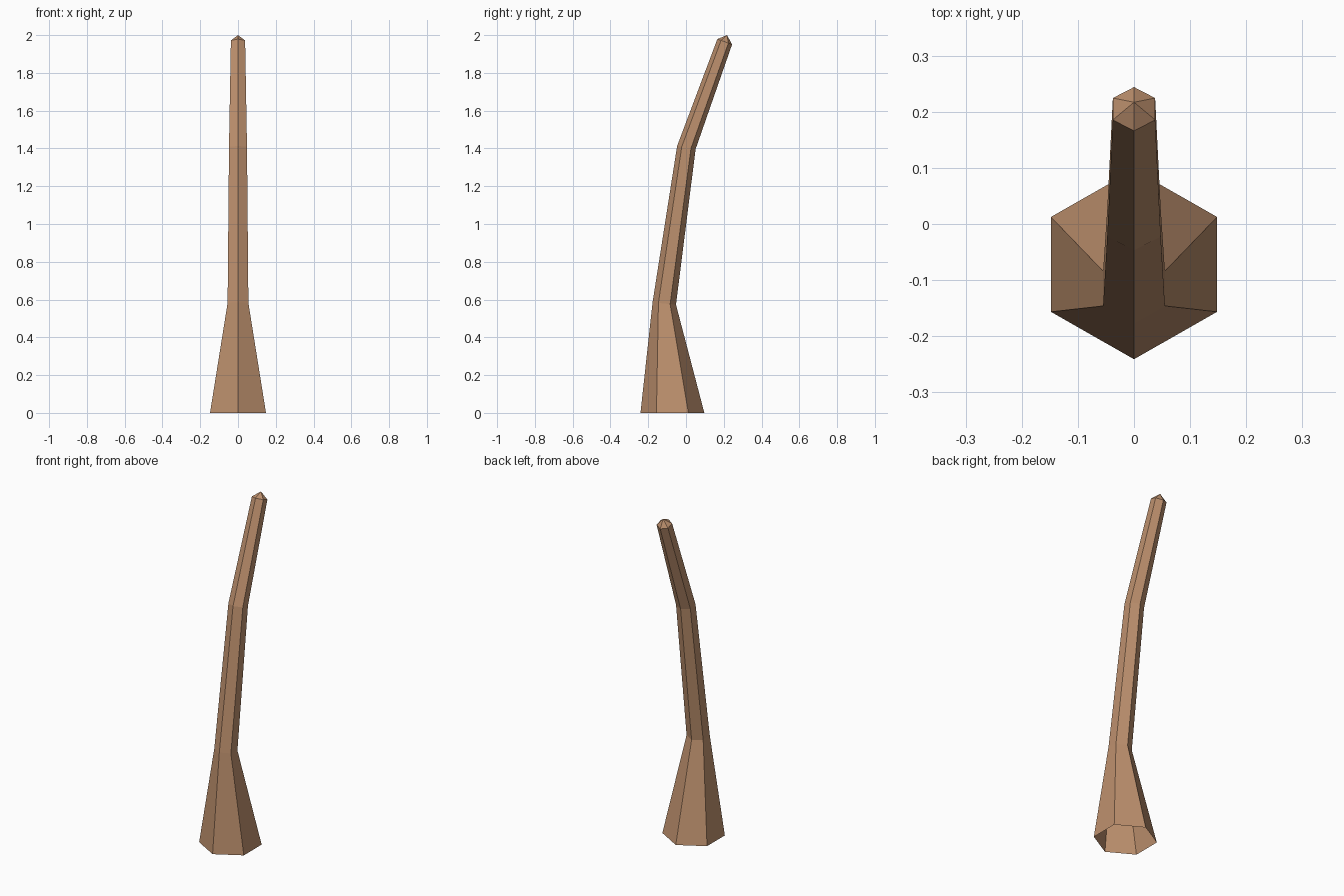
import bpy
import bmesh
import math

cube = bpy.data.objects.get("Cube")
if cube:
    bpy.data.objects.remove(cube)

# Wood colour
wood = bpy.data.materials.new("warm_brown_wood")
wood.use_nodes = True
colour = (0.51, 0.28, 0.155, 1)
wood.diffuse_color = colour
wood.node_tree.nodes["Principled BSDF"].inputs["Base Color"].default_value = colour

SIDES = 6
# Rings along the bent shaft: centre y, centre z, half depth, radius, rise from back to centre
rings = [
    (-0.072, 0.0, 0.169, 0.171, 0.0),
    (-0.115, 0.579, 0.062, 0.0635, 0.006),
    (0.002, 1.405, 0.049, 0.055, 0.008),
    (0.205, 1.965, 0.039, 0.0435, 0.014),
]


def add_ring(bm, y, z, depth, radius, rise):
    """Hexagon with a corner to the front, tilted to follow the bend."""
    verts = []
    for i in range(SIDES):
        a = math.tau * i / SIDES
        verts.append(bm.verts.new((radius * math.sin(a), y - depth * math.cos(a),
                                   z + rise * math.cos(a))))
    return verts


# Tapered shaft with a flared, open foot
bm = bmesh.new()
loops = [add_ring(bm, *ring) for ring in rings]
for low, high in zip(loops, loops[1:]):
    for i in range(SIDES):
        j = (i + 1) % SIDES
        bm.faces.new((low[i], low[j], high[j], high[i]))

# Short pointed tip
tip = bm.verts.new((0, 0.217, 2.0))
for i in range(SIDES):
    bm.faces.new((loops[-1][i], loops[-1][(i + 1) % SIDES], tip))

mesh = bpy.data.meshes.new("bent_shaft")
bm.to_mesh(mesh)
bm.free()
mesh.materials.append(wood)
shaft = bpy.data.objects.new("bent_shaft", mesh)
bpy.context.collection.objects.link(shaft)
